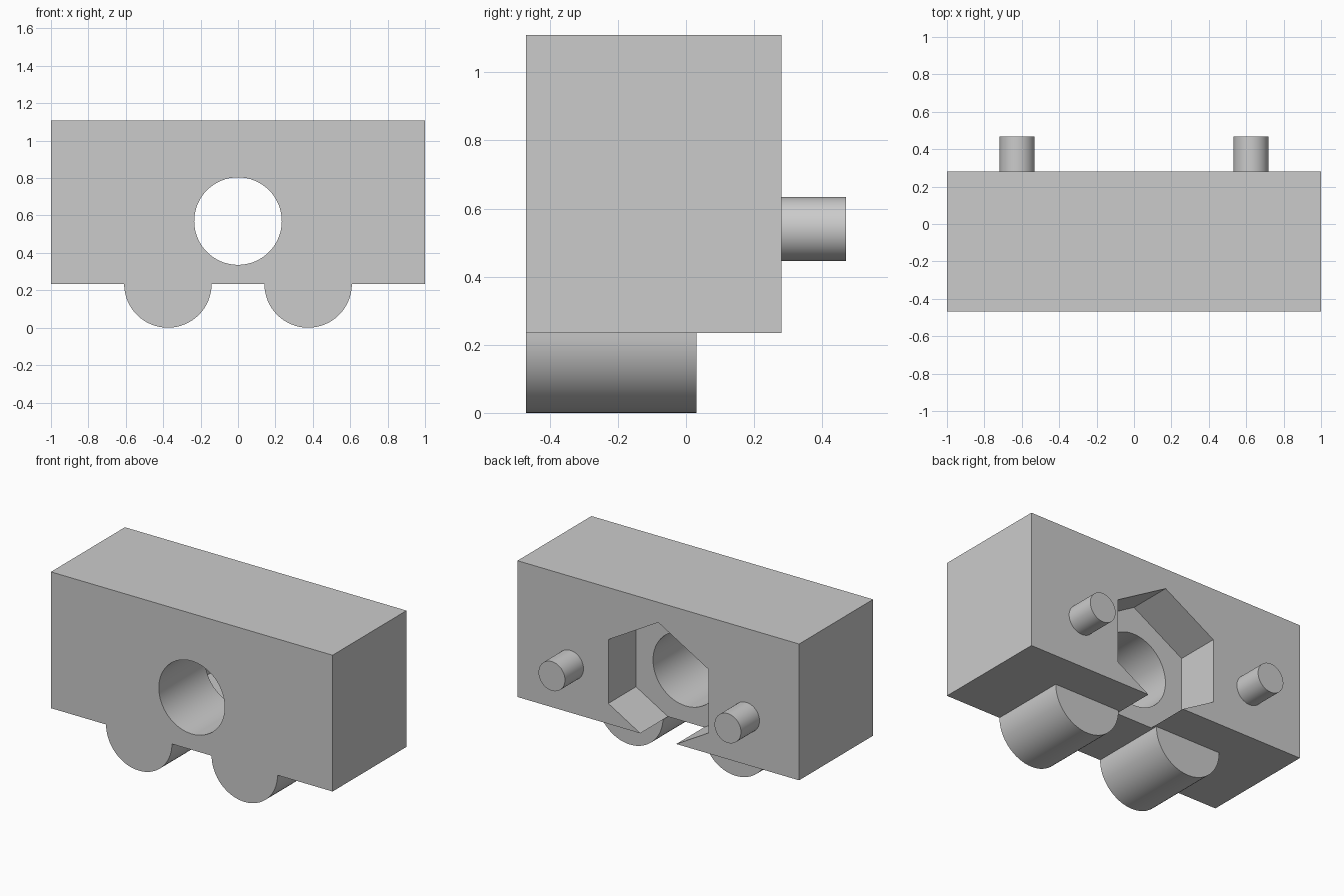
import bpy
import bmesh
import math
from mathutils import Matrix

old = bpy.data.objects.get("Cube")
if old:
    bpy.data.objects.remove(old, do_unlink=True)

grey = bpy.data.materials.new("light grey")
grey.use_nodes = True
colour = (0.6, 0.6, 0.6, 1)
grey.diffuse_color = colour
grey.node_tree.nodes["Principled BSDF"].inputs["Base Color"].default_value = colour

FRONT, BACK, PEG_END = -0.469, 0.281, 0.469
BOTTOM, TOP = 0.234, 1.109
HOLE_Z = 0.57


def prism(name, outline, y0, y1):
    """Extrude an (x, z) outline from y0 to y1."""
    bm = bmesh.new()
    face = bm.faces.new([bm.verts.new((x, y0, z)) for x, z in outline])
    ext = bmesh.ops.extrude_face_region(bm, geom=[face])["geom"]
    moved = [v for v in ext if isinstance(v, bmesh.types.BMVert)]
    bmesh.ops.transform(bm, matrix=Matrix.Translation((0, y1 - y0, 0)), verts=moved)
    bmesh.ops.recalc_face_normals(bm, faces=bm.faces)
    mesh = bpy.data.meshes.new(name)
    bm.to_mesh(mesh)
    bm.free()
    mesh.materials.append(grey)
    obj = bpy.data.objects.new(name, mesh)
    bpy.context.collection.objects.link(obj)
    return obj


def arc(x, z, r, steps, start=0.0, sweep=math.tau):
    count = steps if sweep == math.tau else steps + 1
    angles = [start + sweep * i / steps for i in range(count)]
    return [(x + r * math.cos(a), z + r * math.sin(a)) for a in angles]


def smooth(obj):
    bpy.ops.object.select_all(action="DESELECT")
    obj.select_set(True)
    bpy.context.view_layer.objects.active = obj
    bpy.ops.object.shade_smooth_by_angle(angle=math.radians(30))


def cut(target, cutter):
    mod = target.modifiers.new(cutter.name, "BOOLEAN")
    mod.operation = "DIFFERENCE"
    mod.solver = "EXACT"
    mod.object = cutter
    bpy.context.view_layer.objects.active = target
    bpy.ops.object.modifier_apply(modifier=mod.name)
    bpy.data.objects.remove(cutter, do_unlink=True)


# Main block with a round through hole and a hexagonal pocket open at the bottom
block = prism("block", [(-1, BOTTOM), (1, BOTTOM), (1, TOP), (-1, TOP)], FRONT, BACK)
cut(block, prism("hole_cutter", arc(0, HOLE_Z, 0.234, 64), -1, 1))
cut(block, prism("pocket_cutter", arc(0, HOLE_Z, 0.41, 6, math.pi / 2), 0.0, 1))
smooth(block)

# Half-round feet below and round pegs at the back, one pair each
for side, s in (("left", 1), ("right", -1)):
    foot = arc(s * 0.375, BOTTOM, 0.234, 32, math.pi, math.pi)
    smooth(prism(side + "_foot", foot, FRONT, 0.031))
    smooth(prism(side + "_peg", arc(s * 0.625, 0.54, 0.094, 48), BACK, PEG_END))
